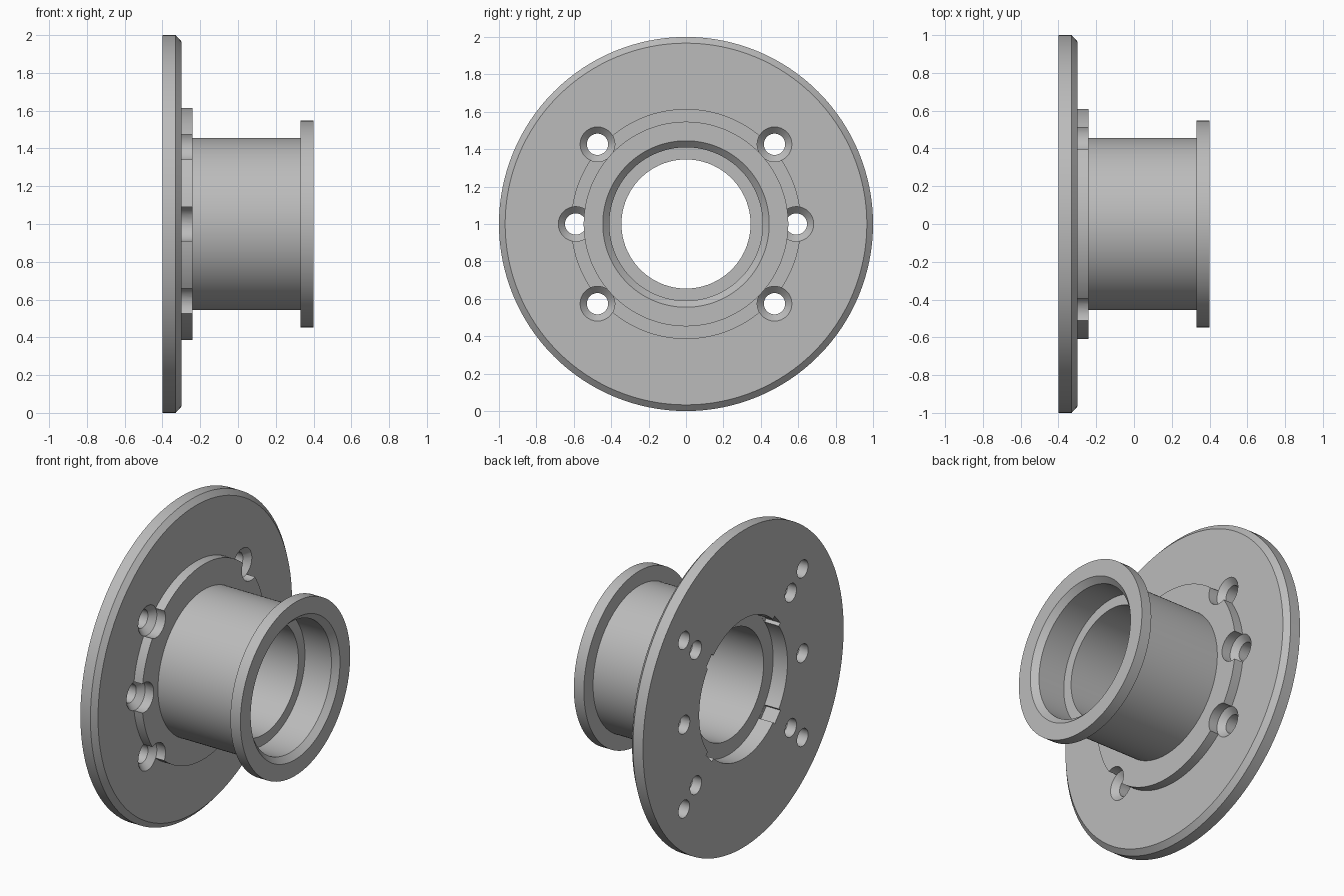
import bpy, bmesh, math
from mathutils import Matrix, Vector

if "Cube" in bpy.data.objects:
    bpy.data.objects.remove(bpy.data.objects["Cube"], do_unlink=True)

# Single plain metal colour
metal = bpy.data.materials.new("light grey metal")
metal.use_nodes = True
grey = (0.5, 0.5, 0.5, 1)
metal.diffuse_color = grey
metal.node_tree.nodes["Principled BSDF"].inputs["Base Color"].default_value = grey

AXIS_Z = 1.0


def lathe(bm, profile, y, z, steps):
    """Revolve a closed (x, radius) profile around an axis parallel to x."""
    verts = [bm.verts.new((x, y, z + r)) for x, r in profile]
    edges = [bm.edges.new((a, b)) for a, b in zip(verts, verts[1:] + verts[:1])
             if a.co.z > z + 1e-6 or b.co.z > z + 1e-6]
    bmesh.ops.spin(bm, geom=verts + edges, cent=(0, y, z), axis=(1, 0, 0),
                   angle=math.tau, steps=steps, use_merge=False)
    bmesh.ops.remove_doubles(bm, verts=bm.verts[:], dist=1e-5)


def finish(bm, name):
    bmesh.ops.recalc_face_normals(bm, faces=bm.faces[:])
    mesh = bpy.data.meshes.new(name)
    bm.to_mesh(mesh)
    bm.free()
    mesh.materials.append(metal)
    ob = bpy.data.objects.new(name, mesh)
    bpy.context.collection.objects.link(ob)
    return ob


# Flange, raised boss, barrel, end lip and stepped bore in one section
section = [
    (-0.40, 1.0), (-0.33, 1.0), (-0.30, 0.967),
    (-0.30, 0.615), (-0.24, 0.615), (-0.24, 0.455),
    (0.33, 0.455), (0.33, 0.547), (0.40, 0.547),
    (0.40, 0.445), (0.365, 0.41), (0.18, 0.41),
    (0.18, 0.345), (-0.30, 0.345), (-0.30, 0.44), (-0.40, 0.44),
]
bm = bmesh.new()
lathe(bm, section, 0, AXIS_Z, 128)
hub = finish(bm, "flanged_hub")

# Cutters: countersunk through holes, blind rear holes, bore notches
countersunk = [(-0.45, 0), (-0.45, 0.057), (-0.337, 0.057),
               (-0.30, 0.093), (-0.2, 0.093), (-0.2, 0)]
blind = [(-0.45, 0), (-0.45, 0.055), (-0.305, 0.055), (-0.305, 0)]
corner = math.radians(42)
bm = bmesh.new()
for side in (-1, 1):
    lathe(bm, countersunk, side * 0.59, AXIS_Z, 32)
    for up in (-1, 1):
        direction = Vector((0, side * math.cos(corner), up * math.sin(corner)))
        for profile, radius in ((countersunk, 0.637), (blind, 0.795)):
            p = direction * radius
            lathe(bm, profile, p.y, AXIS_Z + p.z, 32)
        # Shallow keyway in the rear recess wall
        place = (Matrix.Translation(direction * 0.42 + Vector((-0.376, 0, AXIS_Z)))
                 @ Matrix.Rotation(math.atan2(direction.z, direction.y), 4, 'X')
                 @ Matrix.Diagonal((0.15, 0.08, 0.085, 1)))
        bmesh.ops.create_cube(bm, size=1, matrix=place)
cutter = finish(bm, "hole_cutter")
cutter.hide_render = True

cut = hub.modifiers.new("holes", 'BOOLEAN')
cut.operation = 'DIFFERENCE'
cut.solver = 'EXACT'
cut.object = cutter

bpy.ops.object.select_all(action='DESELECT')
hub.select_set(True)
bpy.context.view_layer.objects.active = hub
bpy.ops.object.modifier_apply(modifier=cut.name)
bpy.data.objects.remove(cutter, do_unlink=True)
bpy.ops.object.shade_smooth_by_angle(angle=math.radians(30))
